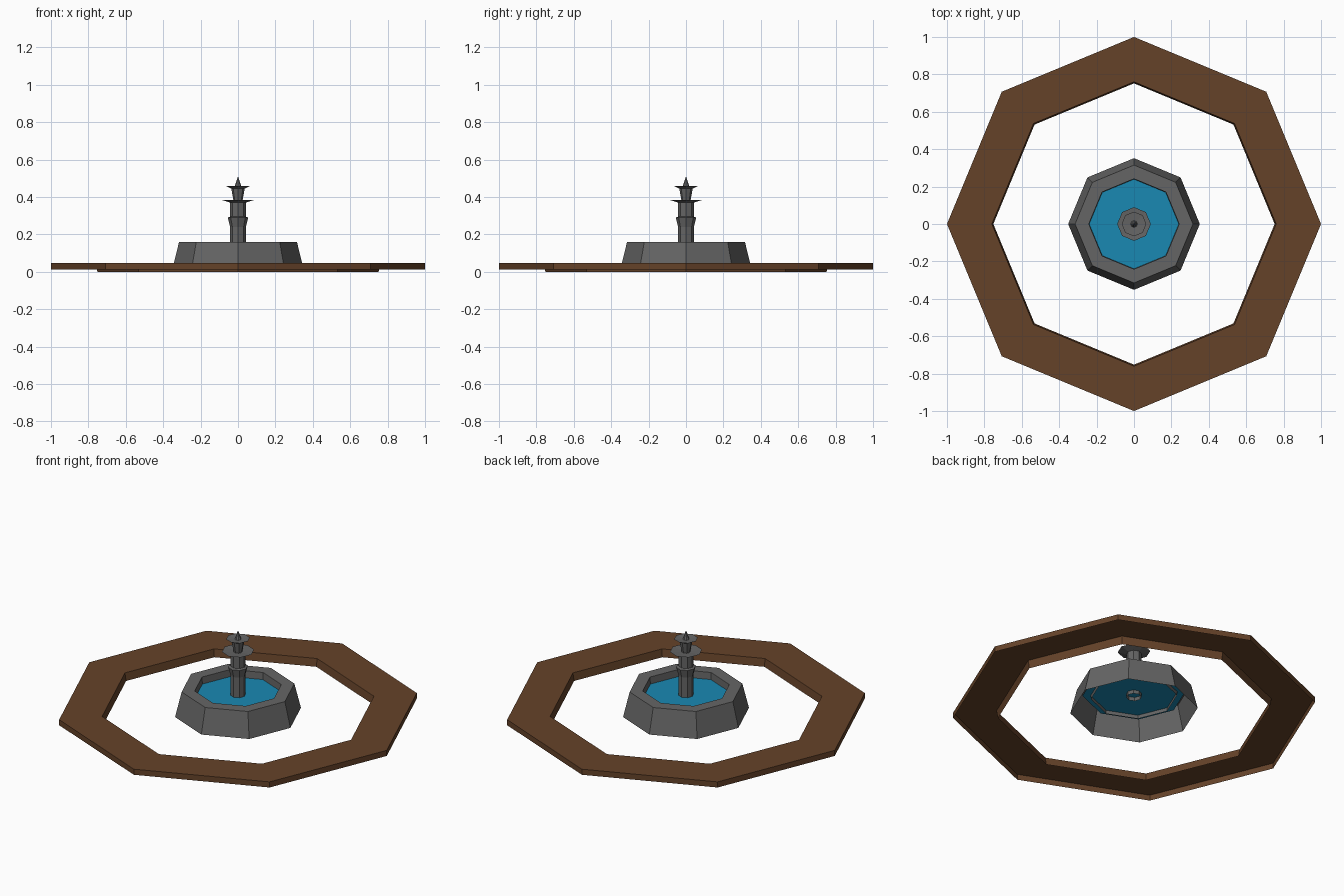
import bpy, bmesh
from math import cos, sin, tau

if "Cube" in bpy.data.objects:
    bpy.data.objects.remove(bpy.data.objects["Cube"])

SIDES = 8

def material(name, color):
    m = bpy.data.materials.new(name)
    m.diffuse_color = color
    m.use_nodes = True
    m.node_tree.nodes["Principled BSDF"].inputs["Base Color"].default_value = m.diffuse_color
    return m

def lathe(name, profile, mat=None):
    """Revolve (radius, z) points into a flat-faced octagonal shell."""
    bm = bmesh.new()
    rings = []
    for r, z in profile:
        if r == 0:
            rings.append([bm.verts.new((0, 0, z))] * SIDES)
        else:
            rings.append([bm.verts.new((r * cos(tau * i / SIDES), r * sin(tau * i / SIDES), z))
                          for i in range(SIDES)])
    for low, high in zip(rings, rings[1:]):
        for i in range(SIDES):
            j = (i + 1) % SIDES
            corners = list(dict.fromkeys((low[i], low[j], high[j], high[i])))
            bm.faces.new(corners)
    mesh = bpy.data.meshes.new(name)
    bm.to_mesh(mesh)
    bm.free()
    obj = bpy.data.objects.new(name, mesh)
    bpy.context.collection.objects.link(obj)
    if mat:
        mesh.materials.append(mat)
    return obj

brown = material("brown_border", (0.13, 0.055, 0.022, 1))
blue = material("blue_water", (0.01, 0.25, 0.45, 1))
grey = material("grey_stone", (0.13, 0.13, 0.13, 1))

# Border: open-bottomed kerb, inner wall hangs lower than the outer
lathe("border_ring", [(1.0, 0.013), (1.0, 0.047), (0.76, 0.047), (0.752, 0.0)], brown)

# Basin: sloped outer wall, flat rim, short inner wall
lathe("basin", [(0.352, 0.01), (0.315, 0.16), (0.242, 0.16), (0.238, 0.095)], grey)

# Water sheet
lathe("water", [(0.285, 0.118), (0, 0.118)], blue)

# Column with collar, open underneath
lathe("column", [(0.042, 0.095), (0.042, 0.24), (0.055, 0.29), (0.042, 0.295),
                 (0.042, 0.37)], grey)

# Wide lower dish
lathe("lower_dish", [(0.042, 0.37), (0.09, 0.385), (0.024, 0.38)], grey)

# Flared neck and small upper dish
lathe("neck", [(0.024, 0.38), (0.036, 0.445)], grey)
lathe("upper_dish", [(0.036, 0.445), (0.066, 0.46), (0.018, 0.456)], grey)

# Spike on top
lathe("finial", [(0.018, 0.456), (0, 0.51)], grey)
